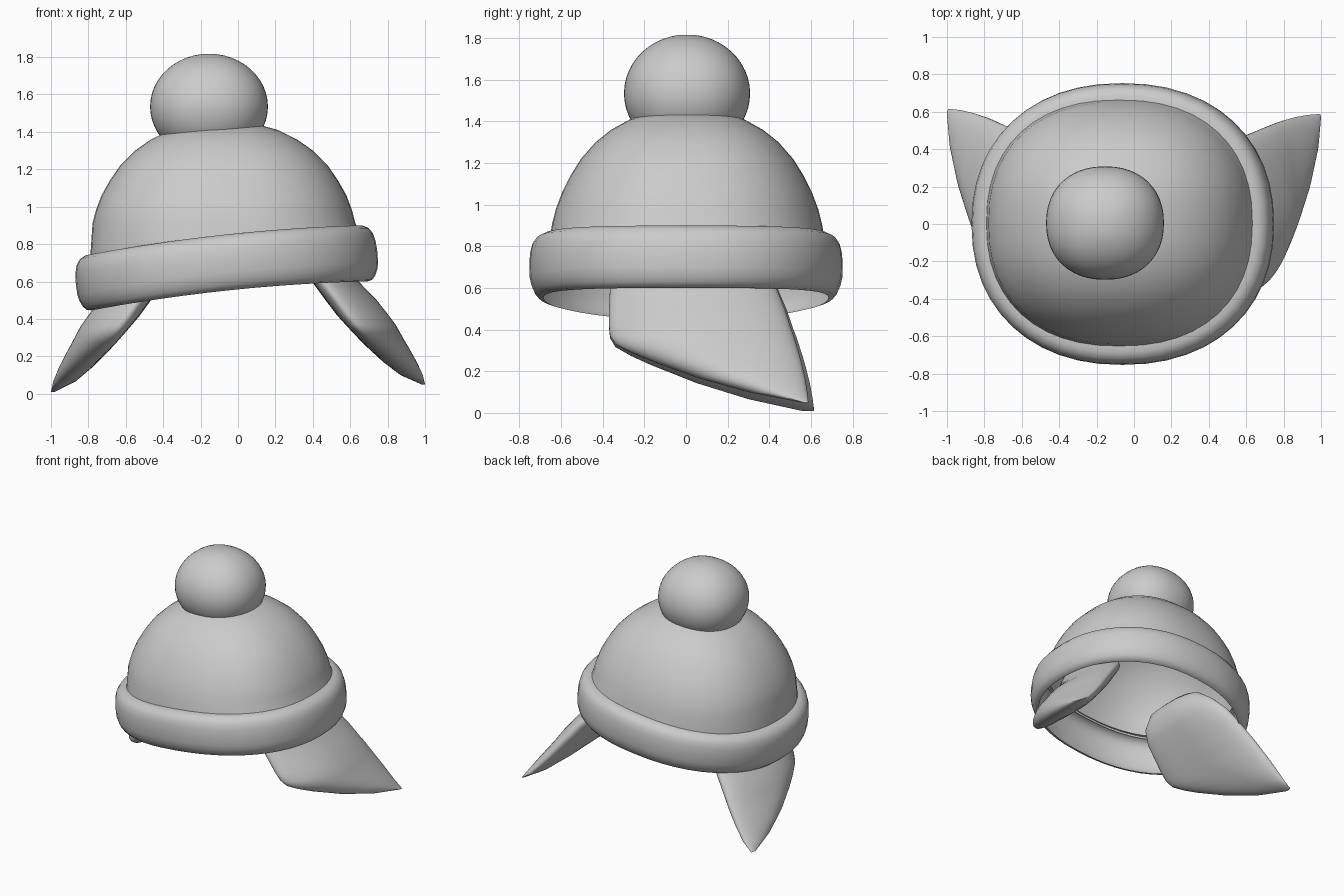
import bpy, bmesh, math

default = bpy.data.objects.get("Cube")
if default:
    bpy.data.objects.remove(default, do_unlink=True)

# Single knitted-grey colour
GREY = (0.6, 0.6, 0.6, 1)
grey = bpy.data.materials.new("soft grey")
grey.use_nodes = True
grey.diffuse_color = GREY
grey.node_tree.nodes["Principled BSDF"].inputs["Base Color"].default_value = GREY

SEGMENTS = 48


def oval(cx, cy, rx, ry, height, power=2.2):
    """Ring of points on a rounded-square oval; height may depend on x."""
    ring = []
    for i in range(SEGMENTS):
        a = 2 * math.pi * i / SEGMENTS
        c, s = math.cos(a), math.sin(a)
        x = cx + rx * math.copysign(abs(c) ** (2 / power), c)
        y = cy + ry * math.copysign(abs(s) ** (2 / power), s)
        ring.append((x, y, height(x) if callable(height) else height))
    return ring


def loft(name, rings, bottom=True, top=True, angle=40):
    """Skin a stack of rings and cap the chosen ends."""
    bm = bmesh.new()
    loops = [[bm.verts.new(p) for p in ring] for ring in rings]
    for low, high in zip(loops, loops[1:]):
        for i in range(SEGMENTS):
            j = (i + 1) % SEGMENTS
            bm.faces.new((low[i], low[j], high[j], high[i]))
    if bottom:
        bm.faces.new(loops[0][::-1])
    if top:
        bm.faces.new(loops[-1])
    bmesh.ops.recalc_face_normals(bm, faces=bm.faces)
    mesh = bpy.data.meshes.new(name)
    bm.to_mesh(mesh)
    bm.free()
    mesh.materials.append(grey)
    obj = bpy.data.objects.new(name, mesh)
    bpy.context.collection.objects.link(obj)
    bpy.ops.object.select_all(action='DESELECT')
    obj.select_set(True)
    bpy.context.view_layer.objects.active = obj
    bpy.ops.object.shade_smooth_by_angle(angle=math.radians(angle))


def brim(x, h):
    """Height h above the tilted, slightly arched lower edge of the band."""
    return 0.555 + 0.1 * x - 0.055 * x * x + h


# Hollow dome, starting at the top of the band: height, radius in x, radius in y
dome = [(0.91, 0.703, 0.648), (0.98, 0.685, 0.63), (1.06, 0.655, 0.6),
        (1.14, 0.61, 0.56), (1.22, 0.555, 0.51), (1.3, 0.475, 0.44),
        (1.36, 0.39, 0.365), (1.41, 0.29, 0.275), (1.44, 0.18, 0.18), (1.45, 0.04, 0.04)]
rings = [oval(-0.075, 0.005, 0.715, 0.66, lambda x: brim(x, 0.288), 2.3)]
rings += [oval(-0.075, 0.005, rx, ry, z, 2.3) for z, rx, ry in dome]
loft("hat_dome", rings, bottom=False)

# Turned-up band, open inside: inset, height above its lower edge
band = [(0.07, 0.003), (0.045, 0.01), (0.026, 0.033), (0.012, 0.065), (0.004, 0.1),
        (0.002, 0.17), (0.006, 0.22), (0.016, 0.26), (0.036, 0.288),
        (0.068, 0.303), (0.11, 0.303)]
loft("hat_band", [
    oval(-0.045 - 0.1 * h, 0, 0.808 - d, 0.755 - d, lambda x, h=h: brim(x, h))
    for d, h in band], bottom=False, top=False)

# Pompom
rings = []
for k in range(1, 24):
    t = math.pi * (k / 24 - 0.5)
    r = math.cos(t)
    rings.append(oval(-0.155, 0.005, 0.315 * r, 0.303 * r, 1.535 + 0.283 * math.sin(t)))
loft("pompom", rings)

# Padded ear flaps: height, front y, back y, centre x, half thickness
flap = [(0.83, -0.23, 0.14, 0.44, 0.04), (0.8, -0.3, 0.22, 0.445, 0.075),
        (0.7, -0.35, 0.35, 0.465, 0.11), (0.6, -0.365, 0.435, 0.52, 0.125),
        (0.5, -0.37, 0.475, 0.605, 0.137), (0.42, -0.37, 0.5, 0.667, 0.138),
        (0.37, -0.365, 0.518, 0.708, 0.134), (0.33, -0.34, 0.53, 0.738, 0.127),
        (0.29, -0.265, 0.542, 0.768, 0.119), (0.25, -0.17, 0.553, 0.8, 0.111),
        (0.17, 0.05, 0.572, 0.866, 0.09), (0.1, 0.3, 0.583, 0.928, 0.06),
        (0.05, 0.555, 0.588, 0.99, 0.01)]
for name, side, drop, back in (("left_ear_flap", 1, 0, 0), ("right_ear_flap", -1, 0.04, 0.028)):
    rings = []
    for z, y0, y1, x, half in flap:
        low = max(0, (0.7 - z) / 0.65)
        y1 += back * low
        mid = (y0 + y1) / 2
        ring = oval(side * x, mid, half, (y1 - y0) / 2, z - drop * low ** 2, 1.9)
        # The front half wraps inward around the head
        rings.append([(px - side * 0.4 * max(0, mid - py) ** 2, py, pz) for px, py, pz in ring])
    loft(name, rings, angle=60)
